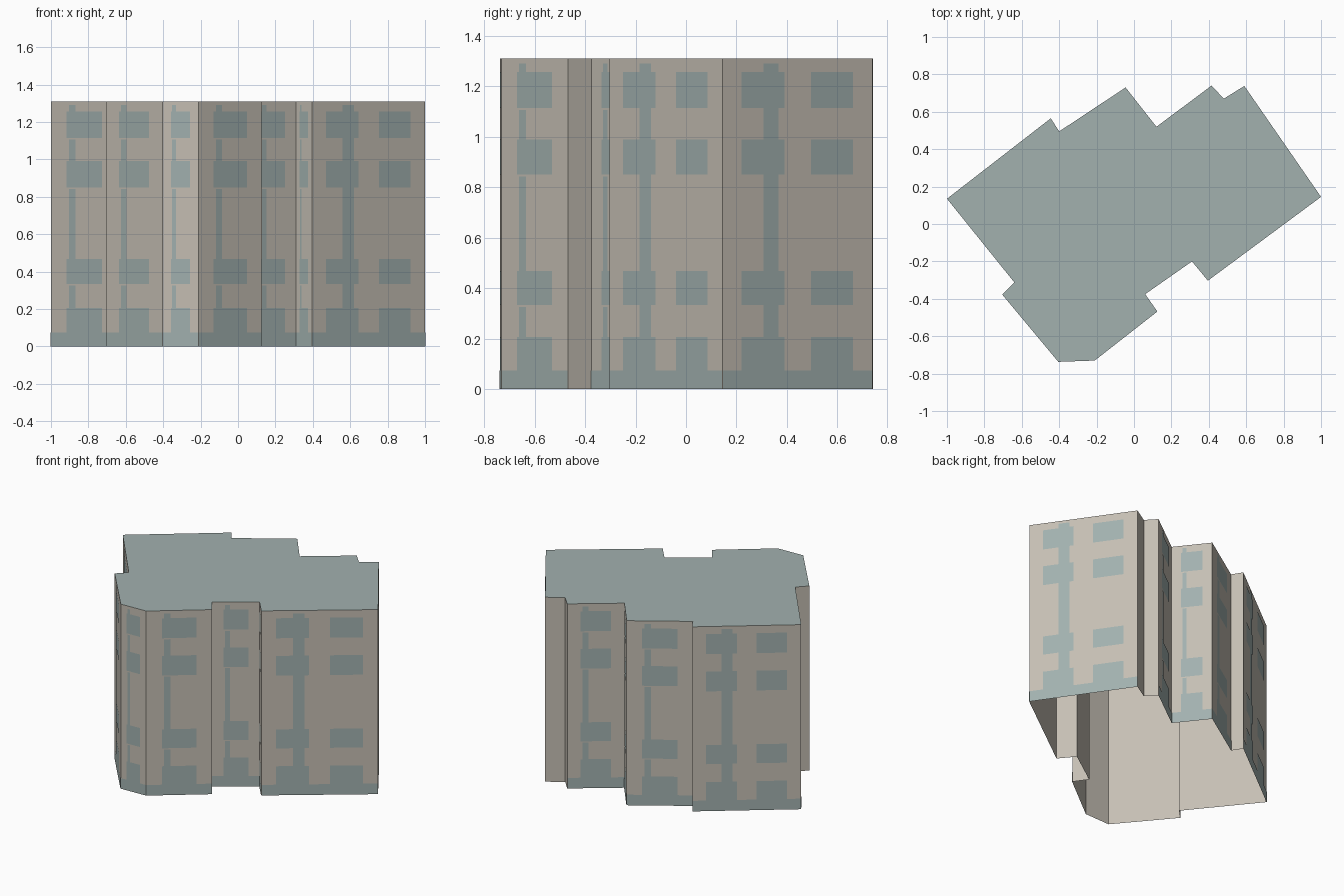
import bpy
from mathutils import Vector

cube = bpy.data.objects.get("Cube")
if cube:
    bpy.data.objects.remove(cube)

HEIGHT = 1.31
BASE = 0.075
GAP = 0.002
ROWS = [(BASE, 0.206), (0.333, 0.468), (0.85, 0.99), (1.115, 1.257)]
STRIP = (0.27, 0.37)
STRIP_TOP = 1.29

# Corner x, corner y, and number of window columns on the wall that follows
PLAN = [
    (-1.0, 0.135, 1), (-0.64, -0.312, 0), (-0.705, -0.377, 1),
    (-0.405, -0.737, 1), (-0.21, -0.73, 1), (0.125, -0.468, 0),
    (0.06, -0.375, 1), (0.31, -0.20, 1), (0.395, -0.303, 2),
    (1.0, 0.145, 2), (0.59, 0.738, 0), (0.48, 0.67, 0),
    (0.415, 0.74, 1), (0.12, 0.52, 1), (-0.045, 0.73, 1),
    (-0.40, 0.495, 0), (-0.445, 0.565, 2),
]


def material(name, color):
    mat = bpy.data.materials.new(name)
    mat.use_nodes = True
    mat.diffuse_color = (*color, 1)
    mat.node_tree.nodes["Principled BSDF"].inputs["Base Color"].default_value = (*color, 1)
    return mat


def add_object(name, verts, faces, mats):
    mesh = bpy.data.meshes.new(name)
    mesh.from_pydata(verts, [], faces)
    for mat in mats:
        mesh.materials.append(mat)
    obj = bpy.data.objects.new(name, mesh)
    bpy.context.collection.objects.link(obj)
    return obj


beige = material("warm_beige", (0.56, 0.52, 0.455))
teal = material("grey_teal", (0.36, 0.44, 0.43))

# Building shell: walls and roof, open underneath
n = len(PLAN)
corners = [Vector((x, y, 0)) for x, y, _ in PLAN]
up = Vector((0, 0, HEIGHT))
walls = [(i, (i + 1) % n, (i + 1) % n + n, i + n) for i in range(n)]
shell = add_object("building_shell", corners + [c + up for c in corners],
                   walls + [tuple(range(n, 2 * n))], [beige, teal])
for face in shell.data.polygons:
    face.material_index = 1 if face.normal.z > 0.5 else 0


def add_panels(name, rects):
    """Rects are (wall, t0, t1, z0, z1), with t running left to right along the wall."""
    verts, faces = [], []
    for i, t0, t1, z0, z1 in rects:
        a, b = corners[i], corners[(i + 1) % n]
        along = b - a
        out = Vector((along.y, -along.x, 0)).normalized() * GAP
        k = len(verts)
        for t, z in ((t0, z0), (t1, z0), (t1, z1), (t0, z1)):
            verts.append(a + along * t + out + Vector((0, 0, z)))
        faces.append((k, k + 1, k + 2, k + 3))
    return add_object(name, verts, faces, [teal])


# Painted base, windows and the vertical strip that links them
bands, windows, strips = [], [], []
for i, (_, _, columns) in enumerate(PLAN):
    if not columns:
        continue
    bands.append((i, 0, 1, 0, BASE))
    spans = [(0.235, 0.765)] if columns == 1 else [(0.125, 0.41), (0.59, 0.87)]
    for t0, t1 in spans:
        windows += [(i, t0, t1, z0, z1) for z0, z1 in ROWS]
    starts = [z1 for _, z1 in ROWS]
    ends = [z0 for z0, _ in ROWS[1:]] + [STRIP_TOP]
    for j, (z0, z1) in enumerate(zip(starts, ends)):
        # Single-column walls leave a small break under each window
        stop = z1 - 0.008 if columns == 1 and j < len(ROWS) - 1 else z1
        strips.append((i, *STRIP, z0, stop))

add_panels("base_bands", bands)
add_panels("windows", windows)
add_panels("window_strips", strips)
